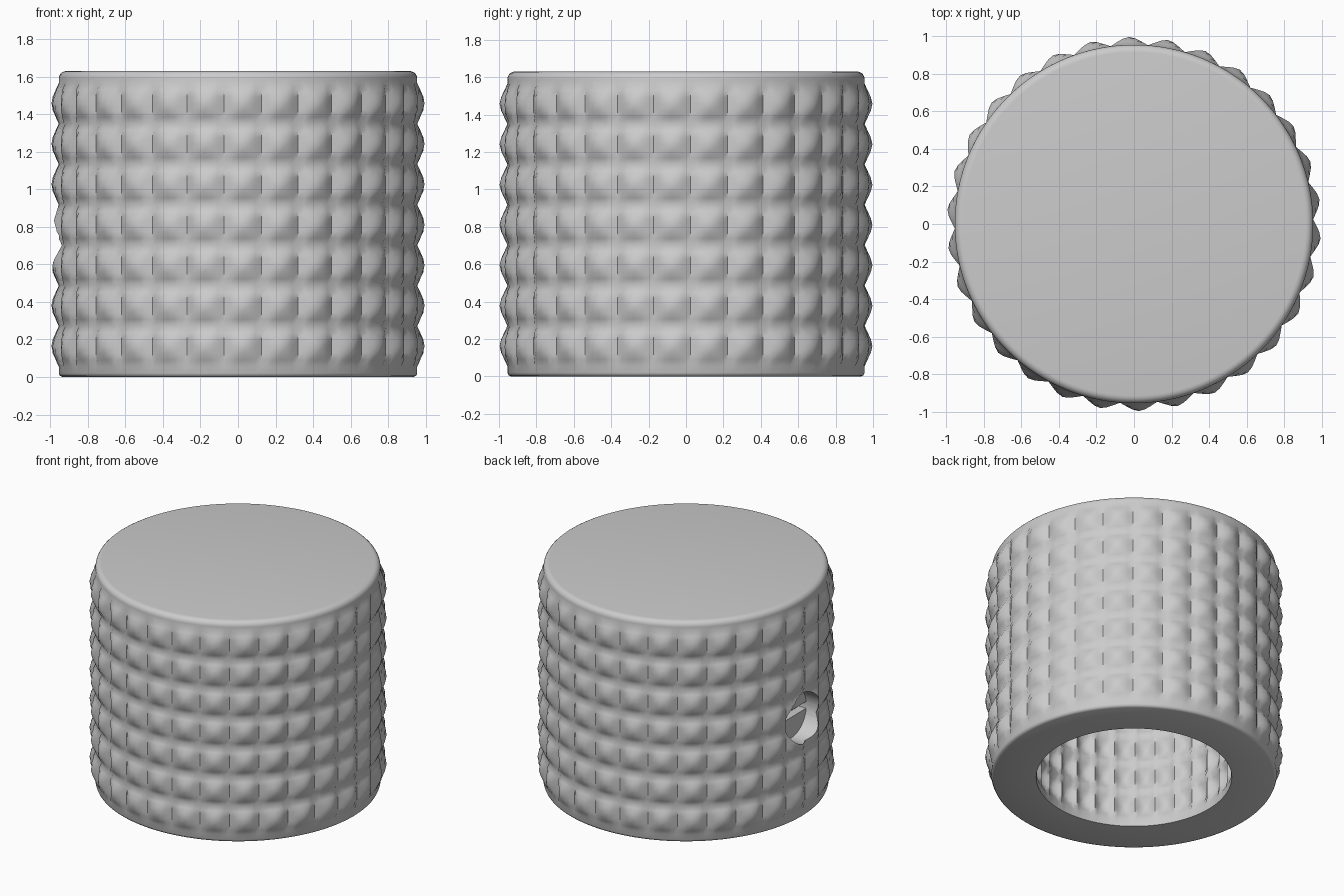
import bpy, bmesh, math
from mathutils import Matrix

if "Cube" in bpy.data.objects:
    bpy.data.objects.remove(bpy.data.objects["Cube"])

COLS, ROWS, SUB = 30, 7, 6          # knurl cells around / up, samples per cell
SEG = COLS * SUB
Z0, Z1, H = 0.055, 1.565, 1.63      # knurled band and total height
R, BUMP, WALL = 0.955, 0.05, 0.30
PHASE = math.radians(91.5)          # angle of one knurl peak


def knurl(i, z):
    """Height 0..1 of the softened square pyramid pattern."""
    if not Z0 < z < Z1:
        return 0.0
    u = (i / SUB) % 1.0
    u = 1 - 2 * min(u, 1 - u)
    v = ((z - Z0) / (Z1 - Z0) * ROWS) % 1.0
    v = 1 - abs(2 * v - 1)
    return min(u, v, 0.84)


def new_object(name, bm):
    bmesh.ops.recalc_face_normals(bm, faces=bm.faces)
    me = bpy.data.meshes.new(name)
    bm.to_mesh(me)
    bm.free()
    ob = bpy.data.objects.new(name, me)
    bpy.context.collection.objects.link(ob)
    return ob


def lathe(rings, seg, radius):
    """Skin a list of (r, z) rings, closing both ends."""
    bm = bmesh.new()
    loops = []
    for r, z in rings:
        loop = []
        for i in range(seg):
            a = PHASE + 2 * math.pi * i / seg
            q = radius(r, z, i)
            loop.append(bm.verts.new((q * math.cos(a), q * math.sin(a), z)))
        loops.append(loop)
    for a, b in zip(loops, loops[1:]):
        for i in range(seg):
            j = (i + 1) % seg
            bm.faces.new((a[i], a[j], b[j], b[i]))
    bm.faces.new(loops[0])
    bm.faces.new(loops[-1])
    return bm


# Knob shell: ceiling, inner knurled wall, bottom rim, outer knurled wall, rounded top
n = ROWS * SUB
band = [Z0 + (Z1 - Z0) * k / n for k in range(n + 1)]
inner = R - WALL
rings = [(inner, H - WALL)]
rings += [(inner, z) for z in reversed(band) if z < H - WALL - 0.01]
rings += [(inner, 0.0), (R - 0.02, 0.0), (R - 0.006, 0.006), (R, 0.02)]
rings += [(R, z) for z in band]
rings += [(R - 0.04 + 0.04 * math.cos(t), H - 0.04 + 0.04 * math.sin(t))
          for t in [k * math.pi / 10 for k in range(6)]]
knob = new_object("knob_shell", lathe(rings, SEG, lambda r, z, i: r + BUMP * knurl(i, z)))

# Screw hole through the left wall
HOLE_Z, HOLE_R = 0.735, 0.18
turn = Matrix.Rotation(math.pi / 2, 4, 'Y')


def rod(name, radius, x0, x1):
    bm = bmesh.new()
    bmesh.ops.create_cone(bm, cap_ends=True, segments=48, radius1=radius, radius2=radius,
                          depth=x1 - x0,
                          matrix=Matrix.Translation(((x0 + x1) / 2, 0, HOLE_Z)) @ turn)
    return new_object(name, bm)


def cut(target, cutter):
    m = target.modifiers.new("cut", 'BOOLEAN')
    m.operation, m.solver, m.object = 'DIFFERENCE', 'EXACT', cutter
    bpy.context.view_layer.objects.active = target
    bpy.ops.object.modifier_apply(modifier=m.name)
    bpy.data.objects.remove(cutter)


cut(knob, rod("hole_cutter", HOLE_R, -1.2, -0.4))

# Slotted set screw recessed in the hole
screw = rod("set_screw", HOLE_R - 0.002, -0.86, -0.62)
bm = bmesh.new()
bmesh.ops.create_cube(bm, size=1, matrix=Matrix.Translation((-0.86, 0, HOLE_Z))
                      @ Matrix.Diagonal((0.12, 0.5, 0.05, 1)))
cut(screw, new_object("slot_cutter", bm))

# Shading
for ob in (knob, screw):
    bpy.ops.object.select_all(action='DESELECT')
    ob.select_set(True)
    bpy.context.view_layer.objects.active = ob
    bpy.ops.object.shade_smooth_by_angle(angle=math.radians(50))
